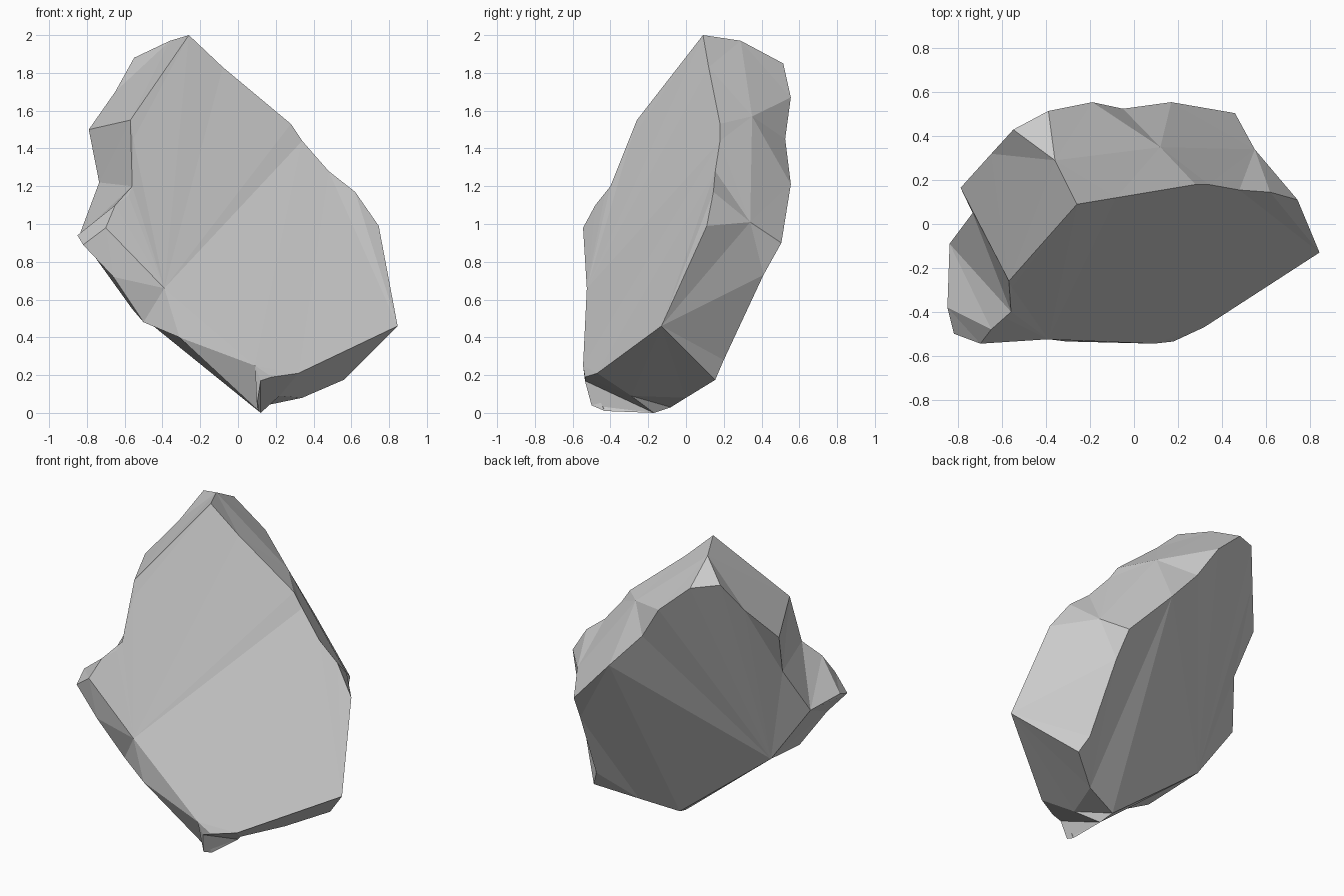
import bpy, bmesh
from mathutils import Vector

if "Cube" in bpy.data.objects:
    bpy.data.objects.remove(bpy.data.objects["Cube"])

# Outlines run clockwise as seen from the front, starting at the peak
front = [(-.26, .09, 2), (-.08, .12, 1.83), (.28, .18, 1.53), (.34, .18, 1.44),
         (.48, .155, 1.28), (.62, .145, 1.17), (.745, .11, .99), (.845, -.13, .46),
         (.32, -.47, .21), (.18, -.535, .19), (.09, -.545, .25), (-.39, -.525, .66),
         (-.70, -.545, .98), (-.65, -.48, 1.10), (-.58, -.43, 1.15),
         (-.56, -.40, 1.20), (-.555, -.29, 1.45), (-.57, -.26, 1.55)]
back = [(-.39, .515, 1.85), (-.19, .555, 1.67), (-.05, .525, 1.45), (.17, .555, 1.21),
        (.46, .505, .90), (.48, .41, .73), (.51, .20, .28), (.56, .155, .175),
        (.34, 0, .08), (.10, -.08, .03), (.12, -.17, 0), (-.56, -.08, .55),
        (-.84, -.09, .94), (-.735, .05, 1.22), (-.79, .165, 1.50),
        (-.65, .32, 1.70), (-.55, .43, 1.88)]
# Chipped ridge around the rim; it touches the front outline in places
ridge = [(-.36, .29, 1.97), (.12, .35, 1.57), (.55, .34, 1.01), front[7],
         (.22, -.29, .09), (.12, -.535, .17), (.10, -.50, .04), (.11, -.43, .01),
         (-.31, -.535, .40), (-.50, -.46, .48), (-.66, -.52, .72), (-.82, -.50, .89),
         (-.85, -.38, .94), front[13], front[15], front[17]]

bm = bmesh.new()
verts = {}


def vert(p):
    if p not in verts:
        verts[p] = bm.verts.new(p)
    return verts[p]


def area(a, b, c):
    a, b, c = Vector(a), Vector(b), Vector(c)
    return (b - a).cross(c - a).length


def add_face(points):
    if len(set(points)) > 2:
        return bm.faces.new([vert(p) for p in points])


def stitch(a, b):
    """Join two closed outlines with the triangle strip of least area."""
    a, b = a + a[:1], b + b[:1]
    best = {(0, 0): (0, None, None)}
    for i in range(len(a)):
        for j in range(len(b)):
            options = []
            if i:
                t = (a[i - 1], a[i], b[j])
                options.append((best[i - 1, j][0] + area(*t), (i - 1, j), t))
            if j:
                t = (a[i], b[j], b[j - 1])
                options.append((best[i, j - 1][0] + area(*t), (i, j - 1), t))
            if options:
                best[i, j] = min(options, key=lambda o: o[0])
    step = (len(a) - 1, len(b) - 1)
    while step != (0, 0):
        _, step, tri = best[step]
        add_face(tri)


def cap(loop, i, j):
    """Close an outline with two broad facets meeting at a crease."""
    halves = [add_face(loop[i:j + 1]), add_face(loop[j:] + loop[:i + 1])]
    bmesh.ops.triangulate(bm, faces=halves)


# Rim facets, then the broad front and back faces
stitch(front, ridge)
stitch(ridge, back)
cap(front, 3, 11)
cap(back, 3, 11)
bmesh.ops.recalc_face_normals(bm, faces=bm.faces)

mesh = bpy.data.meshes.new("rock_slab")
bm.to_mesh(mesh)
bm.free()
rock = bpy.data.objects.new("rock_slab", mesh)
bpy.context.collection.objects.link(rock)
